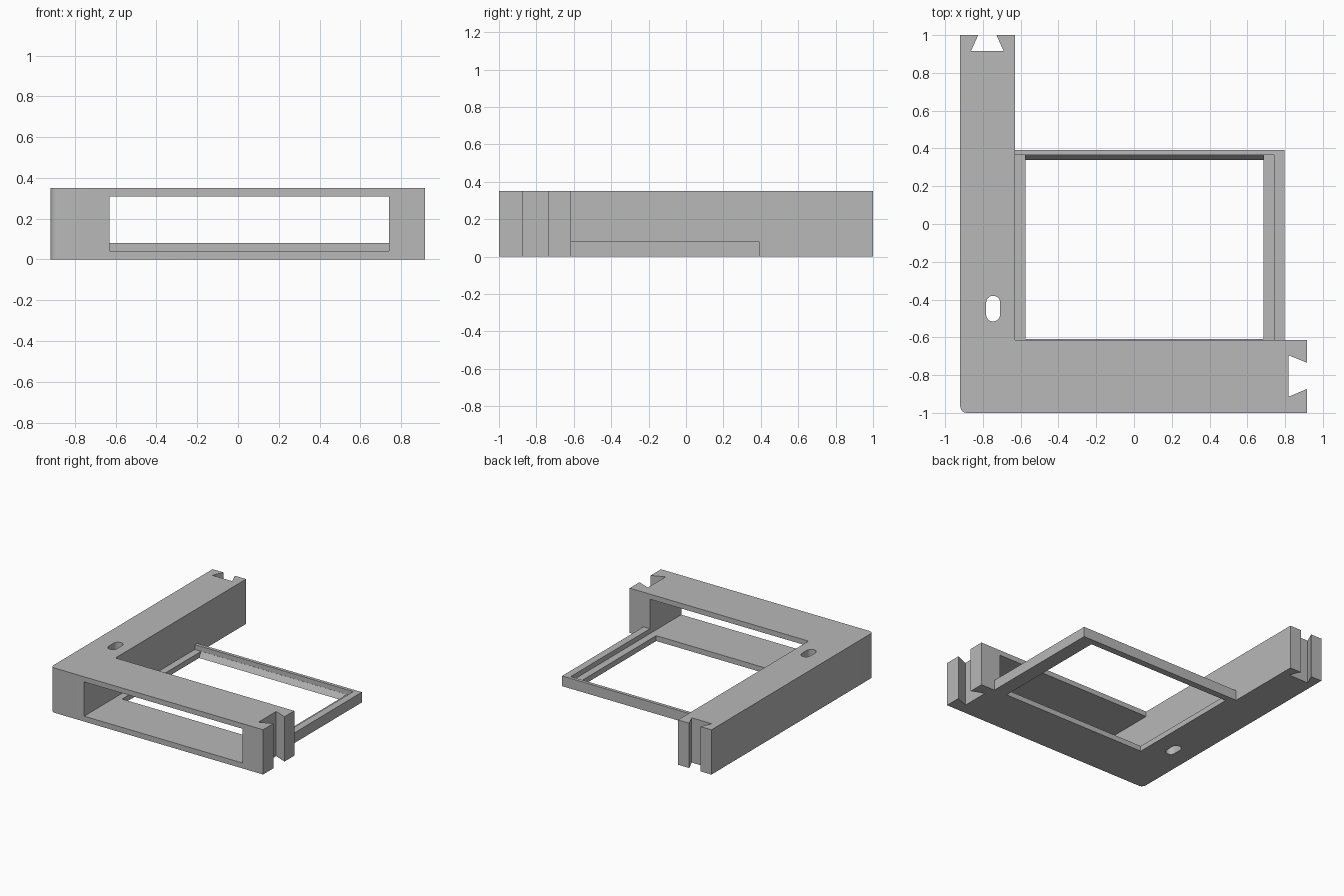
import bpy
import bmesh
from math import cos, sin, pi
from mathutils import Vector

cube = bpy.data.objects.get("Cube")
if cube:
    bpy.data.objects.remove(cube, do_unlink=True)

grey = bpy.data.materials.new("plain grey")
grey.use_nodes = True
color = (0.48, 0.48, 0.48, 1)
grey.diffuse_color = color
grey.node_tree.nodes["Principled BSDF"].inputs["Base Color"].default_value = color


def prism(name, points, sweep):
    """Solid made by sweeping a flat outline of 3D points."""
    bm = bmesh.new()
    face = bm.faces.new([bm.verts.new(p) for p in points])
    moved = bmesh.ops.extrude_face_region(bm, geom=[face], use_keep_orig=True)["geom"]
    verts = [g for g in moved if isinstance(g, bmesh.types.BMVert)]
    bmesh.ops.translate(bm, verts=verts, vec=Vector(sweep))
    bmesh.ops.recalc_face_normals(bm, faces=bm.faces)
    mesh = bpy.data.meshes.new(name)
    bm.to_mesh(mesh)
    bm.free()
    mesh.materials.append(grey)
    obj = bpy.data.objects.new(name, mesh)
    bpy.context.collection.objects.link(obj)
    return obj


def upright(name, outline, z0, z1):
    return prism(name, [(x, y, z0) for x, y in outline], (0, 0, z1 - z0))


def block(name, x0, x1, y0, y1, z0, z1):
    return upright(name, [(x0, y0), (x1, y0), (x1, y1), (x0, y1)], z0, z1)


def combine(target, tool, operation):
    """Apply a boolean and discard the tool."""
    mod = target.modifiers.new(operation.lower(), "BOOLEAN")
    mod.operation = operation
    mod.solver = "EXACT"
    mod.object = tool
    bpy.context.view_layer.objects.active = target
    bpy.ops.object.modifier_apply(modifier=mod.name)
    bpy.data.objects.remove(tool, do_unlink=True)


def arc(cx, cy, r, start, end, steps):
    angles = [start + (end - start) * i / steps for i in range(steps + 1)]
    return [(cx + r * cos(a), cy + r * sin(a)) for a in angles]


# L-shaped body with a rounded outer corner and a dovetail socket in each end
HEIGHT = 0.35
outline = arc(-0.885, -0.965, 0.035, pi, 1.5 * pi, 6)
outline += [(0.917, -1), (0.917, -0.873), (0.817, -0.915), (0.817, -0.695),
            (0.917, -0.735), (0.917, -0.614), (-0.63, -0.614), (-0.63, 1),
            (-0.728, 1), (-0.69, 0.915), (-0.863, 0.915), (-0.825, 1), (-0.92, 1)]
body = upright("corner_bracket", outline, 0, HEIGHT)

# Low tray frame filling the inner corner
combine(body, block("tray", -0.7, 0.797, -0.7, 0.392, 0, 0.08), "UNION")

# Slot through the front arm, continuing as the recess of the tray
combine(body, block("slot", -0.63, 0.741, -1.1, 0.366, 0.042, 0.31), "DIFFERENCE")

# Tray opening with a sloped back edge
profile = [(-0.61, -0.02), (0.328, -0.02), (0.365, 0.042), (0.365, 0.06), (-0.61, 0.06)]
opening = prism("opening", [(-0.575, y, z) for y, z in profile], (1.26, 0, 0))
combine(body, opening, "DIFFERENCE")

# Oval bolt hole through the side arm
oval = arc(-0.746, -0.417, 0.037, 0, pi, 10) + arc(-0.746, -0.479, 0.037, pi, 2 * pi, 10)
combine(body, upright("bolt_hole", oval, -0.1, HEIGHT + 0.1), "DIFFERENCE")

# Smooth only the rounded corner and hole walls
bpy.ops.object.select_all(action="DESELECT")
body.select_set(True)
bpy.context.view_layer.objects.active = body
bpy.ops.object.shade_smooth_by_angle(angle=pi / 7)
